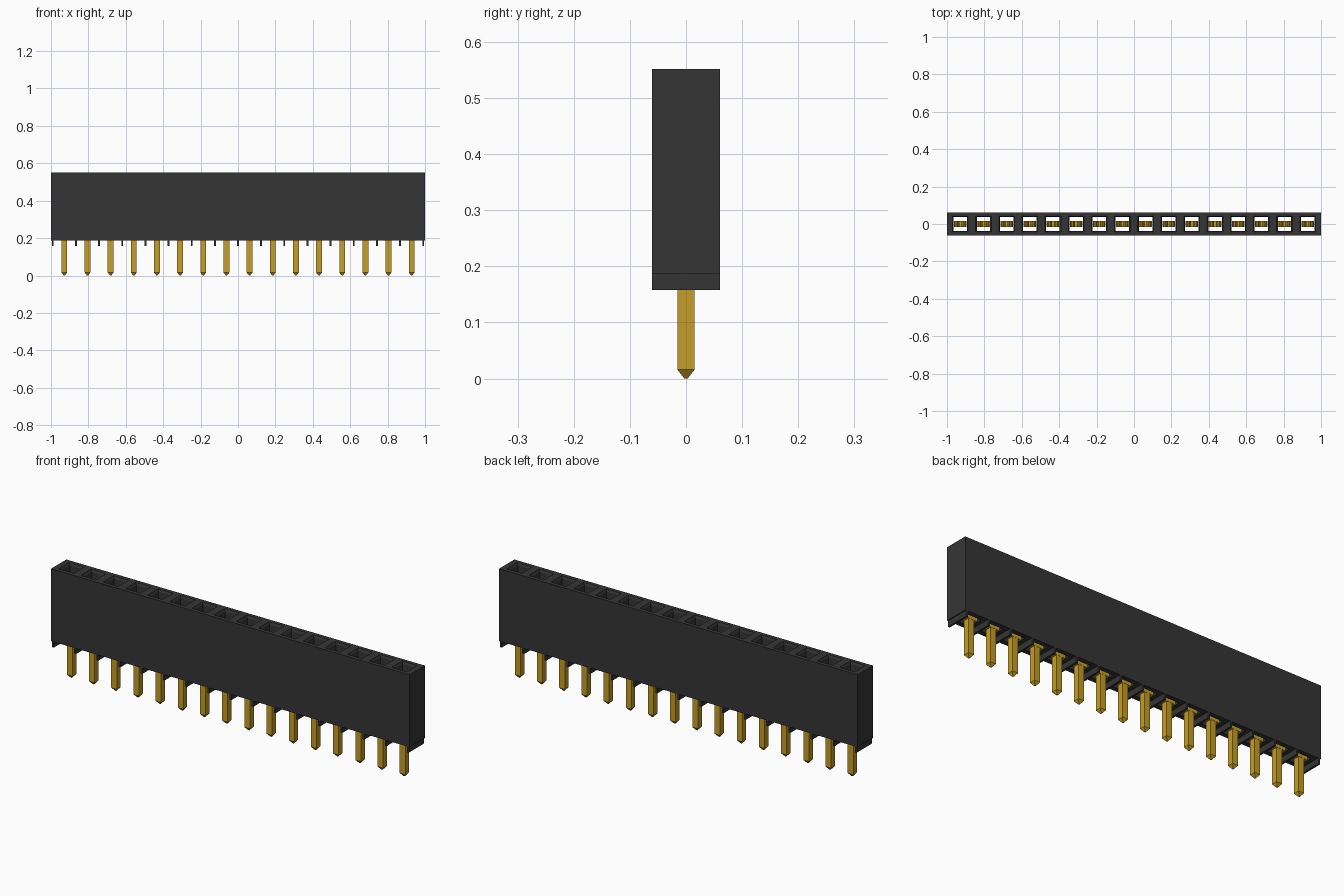
import bpy
import bmesh

COUNT = 16
PITCH = 0.1238
DEPTH = 0.061              # half depth of the housing
FLOOR, TOP = 0.187, 0.552  # housing underside and top
FOOT = 0.158               # bottom of the standoff ribs

old = bpy.data.objects.get("Cube")
if old:
    bpy.data.objects.remove(old, do_unlink=True)


def material(name, rgb):
    m = bpy.data.materials.new(name)
    m.use_nodes = True
    m.diffuse_color = (*rgb, 1)
    m.node_tree.nodes["Principled BSDF"].inputs["Base Color"].default_value = (*rgb, 1)
    return m


BLACK = material("black plastic", (0.036, 0.036, 0.036))
GOLD = material("gold metal", (0.56, 0.34, 0.02))


def finish(bm, name, mat):
    bmesh.ops.remove_doubles(bm, verts=bm.verts, dist=1e-5)
    bmesh.ops.recalc_face_normals(bm, faces=bm.faces)
    mesh = bpy.data.meshes.new(name)
    bm.to_mesh(mesh)
    bm.free()
    mesh.materials.append(mat)
    obj = bpy.data.objects.new(name, mesh)
    bpy.context.collection.objects.link(obj)
    return obj


def ring(bm, x0, x1, y, z):
    return [bm.verts.new(p) for p in ((x0, -y, z), (x1, -y, z), (x1, y, z), (x0, y, z))]


def bridge(bm, a, b, skip=()):
    for i in range(4):
        if i not in skip:
            j = (i + 1) % 4
            bm.faces.new((a[i], a[j], b[j], b[i]))


def loft(bm, sections):
    """Closed rectangular solid through (x0, x1, half_y, z) sections."""
    rings = [ring(bm, *s) for s in sections]
    for a, b in zip(rings, rings[1:]):
        bridge(bm, a, b)
    bm.faces.new(rings[0])
    bm.faces.new(rings[-1])


centres = [(i - (COUNT - 1) / 2) * PITCH for i in range(COUNT)]

# Housing: a row of open sockets with chamfered mouths
bm = bmesh.new()
for i, x in enumerate(centres):
    first, last = i == 0, i == COUNT - 1
    x0 = -1 if first else x - PITCH / 2
    x1 = 1 if last else x + PITCH / 2
    outer_low = ring(bm, x0, x1, DEPTH, FLOOR)
    outer_top = ring(bm, x0, x1, DEPTH, TOP)
    mouth = ring(bm, x - 0.042, x + 0.042, 0.042, TOP)
    throat = ring(bm, x - 0.036, x + 0.036, 0.037, TOP - 0.012)
    hole_low = ring(bm, x - 0.036, x + 0.036, 0.037, FLOOR)
    inner_walls = ([] if last else [1]) + ([] if first else [3])
    bridge(bm, outer_low, outer_top, inner_walls)
    bridge(bm, outer_top, mouth)
    bridge(bm, mouth, throat)
    bridge(bm, throat, hole_low)
    bridge(bm, hole_low, outer_low)
finish(bm, "housing", BLACK)

# Standoff ribs under the housing, between the pins and at both ends
bm = bmesh.new()
for i in range(COUNT + 1):
    x = max(-0.995, min(0.995, (i - COUNT / 2) * PITCH))
    loft(bm, [(x - 0.005, x + 0.005, DEPTH, z) for z in (FOOT, FLOOR)])
finish(bm, "standoff_ribs", BLACK)

# Pins with tapered tips
bm = bmesh.new()
for x in centres:
    loft(bm, [(x - r, x + r, r, z) for r, z in
              ((0.003, 0), (0.0155, 0.016), (0.0155, FLOOR + 0.01))])
finish(bm, "pins", GOLD)

# Contacts inside the sockets: a base block and two leaf springs
bm = bmesh.new()
for x in centres:
    loft(bm, [(x - 0.034, x + 0.034, 0.0165, z) for z in (FLOOR, 0.22)])
    for side in (-1, 1):
        path = ((0.026, 0.22), (0.009, 0.4), (0.02, 0.45))
        loft(bm, [(x + side * d - 0.004, x + side * d + 0.004, 0.0165, z) for d, z in path])
finish(bm, "socket_contacts", GOLD)
